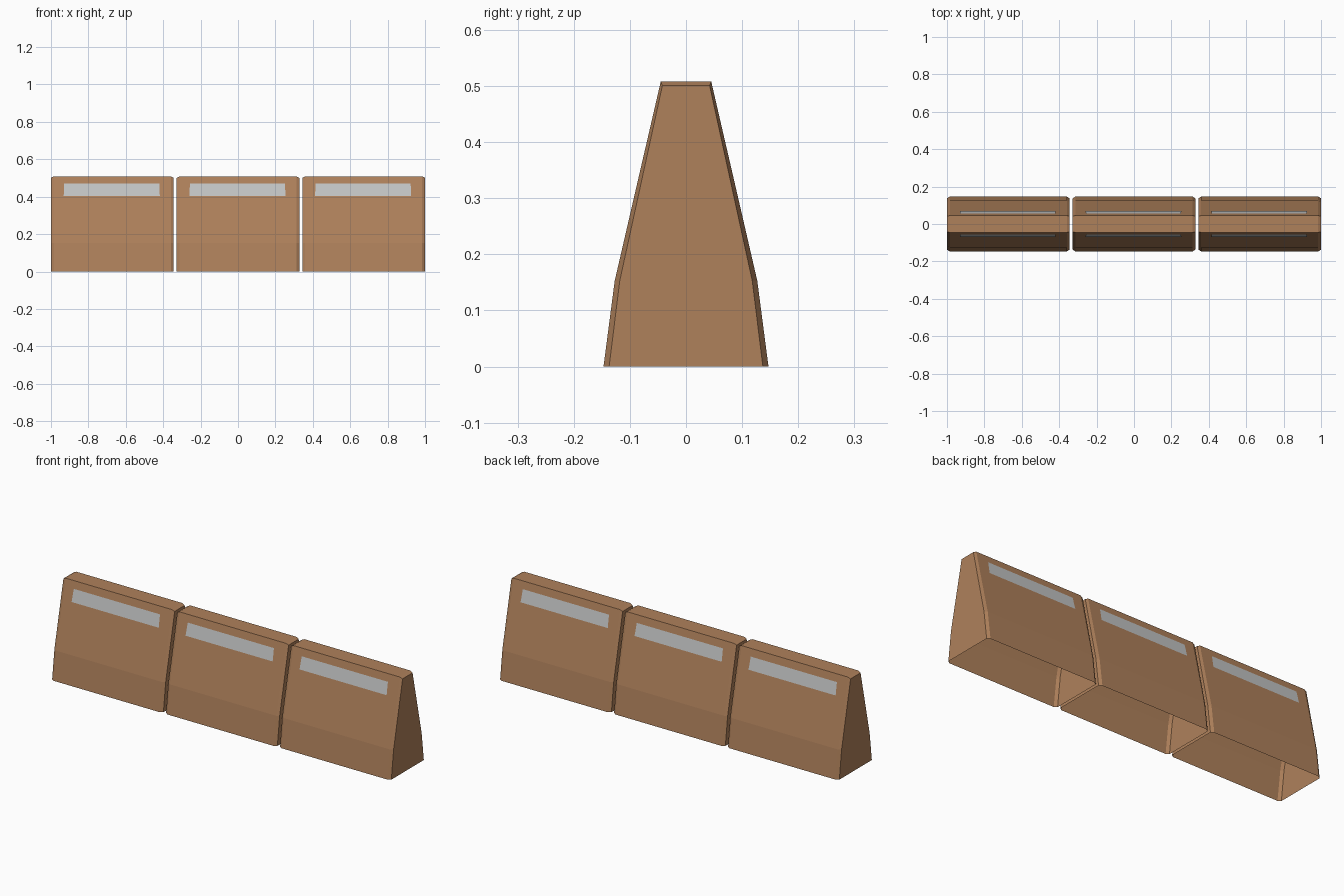
import bpy, bmesh

cube = bpy.data.objects.get("Cube")
if cube:
    bpy.data.objects.remove(cube)


def make_material(name, rgb):
    mat = bpy.data.materials.new(name)
    mat.use_nodes = True
    colour = (*rgb, 1.0)
    mat.diffuse_color = colour
    mat.node_tree.nodes["Principled BSDF"].inputs["Base Color"].default_value = colour
    return mat


def make_object(name, bm, mat, x):
    mesh = bpy.data.meshes.new(name)
    bm.to_mesh(mesh)
    bm.free()
    mesh.materials.append(mat)
    obj = bpy.data.objects.new(name, mesh)
    obj.location.x = x
    bpy.context.collection.objects.link(obj)
    return obj


brown = make_material("clay_brown", (0.43, 0.22, 0.105))
grey = make_material("reflector_grey", (0.55, 0.56, 0.56))

HALF = 0.328          # half length of one barrier
SPACING = 1 - HALF    # outer ends land on x = -1 and x = 1
CHAMFER = 0.015

# Half profiles as (y, z): full body, and the smaller chamfered end
BODY = [(0.147, 0), (0.127, 0.153), (0.045, 0.508)]
END = [(0.137, 0), (0.118, 0.153), (0.042, 0.501)]


def make_barrier(name, x):
    """Hollow wall with an open base and chamfered ends."""
    bm = bmesh.new()
    rings = []
    for px, half in ((-HALF, END), (CHAMFER - HALF, BODY),
                     (HALF - CHAMFER, BODY), (HALF, END)):
        outline = [(-y, z) for y, z in half] + half[::-1]
        rings.append([bm.verts.new((px, y, z)) for y, z in outline])
    for a, b in zip(rings, rings[1:]):
        for i in range(len(a) - 1):
            bm.faces.new((a[i], b[i], b[i + 1], a[i + 1]))
    bm.faces.new(rings[0])
    bm.faces.new(rings[-1][::-1])
    bmesh.ops.recalc_face_normals(bm, faces=bm.faces)
    make_object(name, bm, brown, x)


def make_reflector(name, x, side):
    """Thin strip lying on the upper slope; side is -1 front, 1 back."""
    (y0, z0), (y1, z1) = BODY[1:]
    gap = 0.002
    corners = []
    for z, half in ((0.405, 0.257), (0.47, 0.254)):
        y = y0 + (y1 - y0) * (z - z0) / (z1 - z0) + gap
        corners.append([(-half, side * y, z), (half, side * y, z)])
    bm = bmesh.new()
    low, high = corners
    loop = [bm.verts.new(c) for c in (low[0], low[1], high[1], high[0])]
    bm.faces.new(loop if side < 0 else loop[::-1])
    make_object(name, bm, grey, x)


for label, step in (("right", -1), ("middle", 0), ("left", 1)):
    centre = step * SPACING
    make_barrier(f"{label}_barrier", centre)
    make_reflector(f"{label}_front_reflector", centre - 0.003, -1)
    make_reflector(f"{label}_back_reflector", centre - 0.003, 1)
